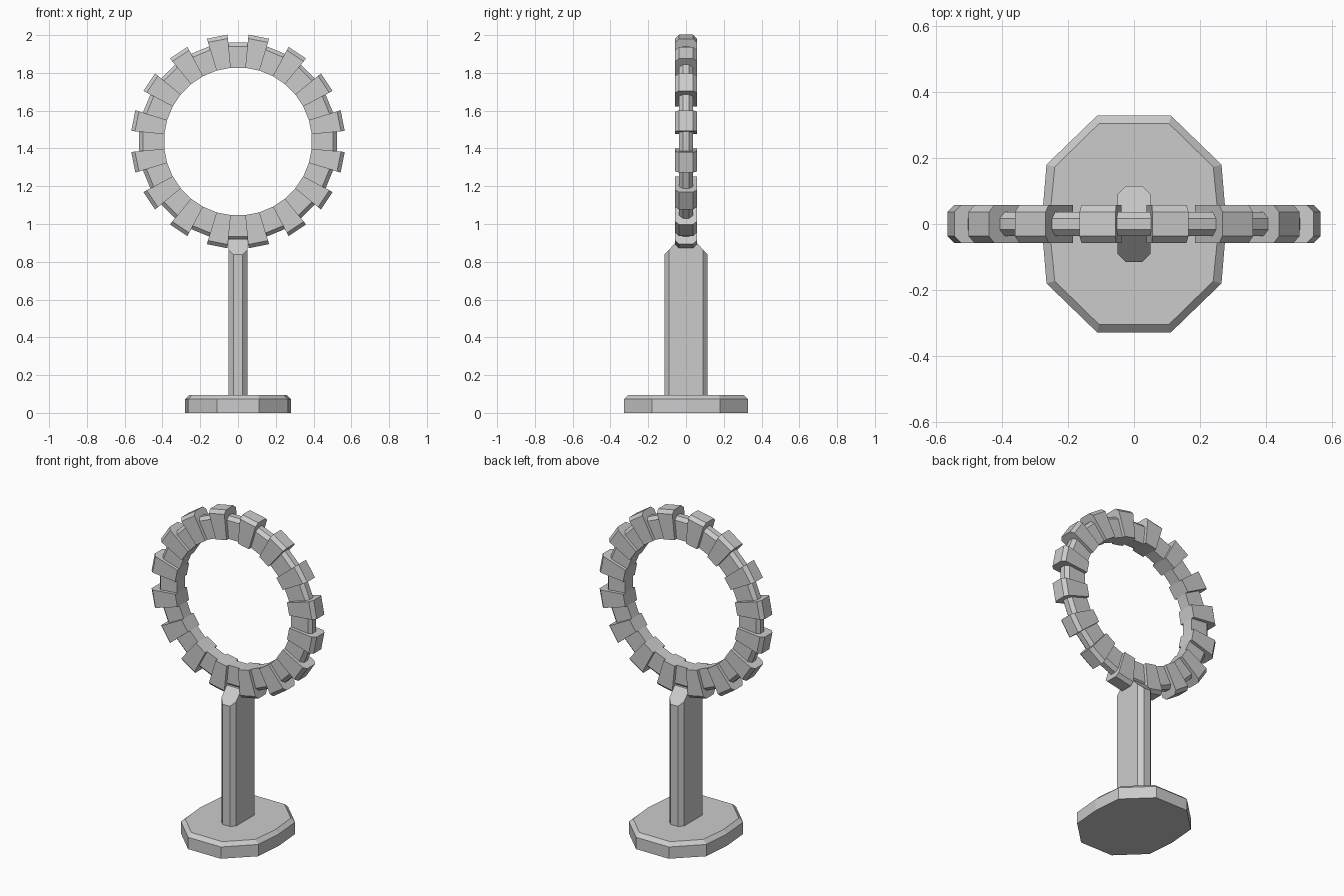
import bpy, bmesh
from math import sin, cos, pi
from mathutils import Vector

if "Cube" in bpy.data.objects:
    bpy.data.objects.remove(bpy.data.objects["Cube"])


def finish(bm, name):
    bmesh.ops.recalc_face_normals(bm, faces=bm.faces)
    mesh = bpy.data.meshes.new(name)
    bm.to_mesh(mesh)
    bm.free()
    obj = bpy.data.objects.new(name, mesh)
    bpy.context.collection.objects.link(obj)
    return obj


def loft(bm, loops):
    """Skin a stack of equal-length point loops and cap both ends."""
    rings = [[bm.verts.new(p) for p in loop] for loop in loops]
    n = len(rings[0])
    for a, b in zip(rings, rings[1:]):
        for i in range(n):
            j = (i + 1) % n
            bm.faces.new((a[i], a[j], b[j], b[i]))
    bm.faces.new(rings[0][::-1])
    bm.faces.new(rings[-1])


def mirrored(quarter, z):
    """Complete a first-quadrant outline (running from +x to +y) around the z axis."""
    pts = list(quarter)
    pts += [(-x, y) for x, y in reversed(quarter) if (-x, y) not in pts]
    pts += [(-x, -y) for x, y in quarter if (-x, -y) not in pts]
    pts += [(x, -y) for x, y in reversed(quarter) if (x, -y) not in pts]
    return [(x, y, z) for x, y in pts]


# Base: ten-sided plate with a chamfered top edge
bm = bmesh.new()
low = [(0.28, 0), (0.265, 0.18), (0.112, 0.328)]
top = [(0.257, 0), (0.24, 0.173), (0.106, 0.304)]
loft(bm, [mirrored(low, 0), mirrored(low, 0.073), mirrored(top, 0.095)])
finish(bm, "base")

# Post: chamfered bar with front and back slopes at the top
bm = bmesh.new()
bar = [(0.05, 0.09), (0.025, 0.115)]
loft(bm, [mirrored(bar, 0.09), mirrored(bar, 0.92)])
for s in (-1, 1):
    bmesh.ops.bisect_plane(bm, geom=bm.verts[:] + bm.edges[:] + bm.faces[:],
                           plane_co=Vector((0, s * 0.115, 0.838)),
                           plane_no=Vector((0, s, 0.95)), clear_outer=True)
    bmesh.ops.holes_fill(bm, edges=bm.edges[:], sides=0)
finish(bm, "post")

# Ring: 16 large blocks alternating with 16 smaller links
CENTRE_Z, INNER, STEP = 1.437, 0.392, pi / 16


def ring_part(name, outer, depth, chamfer, first):
    profile = [(INNER, -depth), (outer - chamfer, -depth), (outer, -depth + chamfer),
               (outer, depth - chamfer), (outer - chamfer, depth), (INNER, depth)]
    bm = bmesh.new()
    for k in range(16):
        mid = (2 * k + first) * STEP
        loft(bm, [[(r * sin(a), y, CENTRE_Z + r * cos(a)) for r, y in profile]
                  for a in (mid - STEP / 2, mid + STEP / 2)])
    finish(bm, name)


ring_part("ring_blocks", 0.568, 0.057, 0.02, 1)
ring_part("ring_links", 0.526, 0.037, 0.02, 0)
